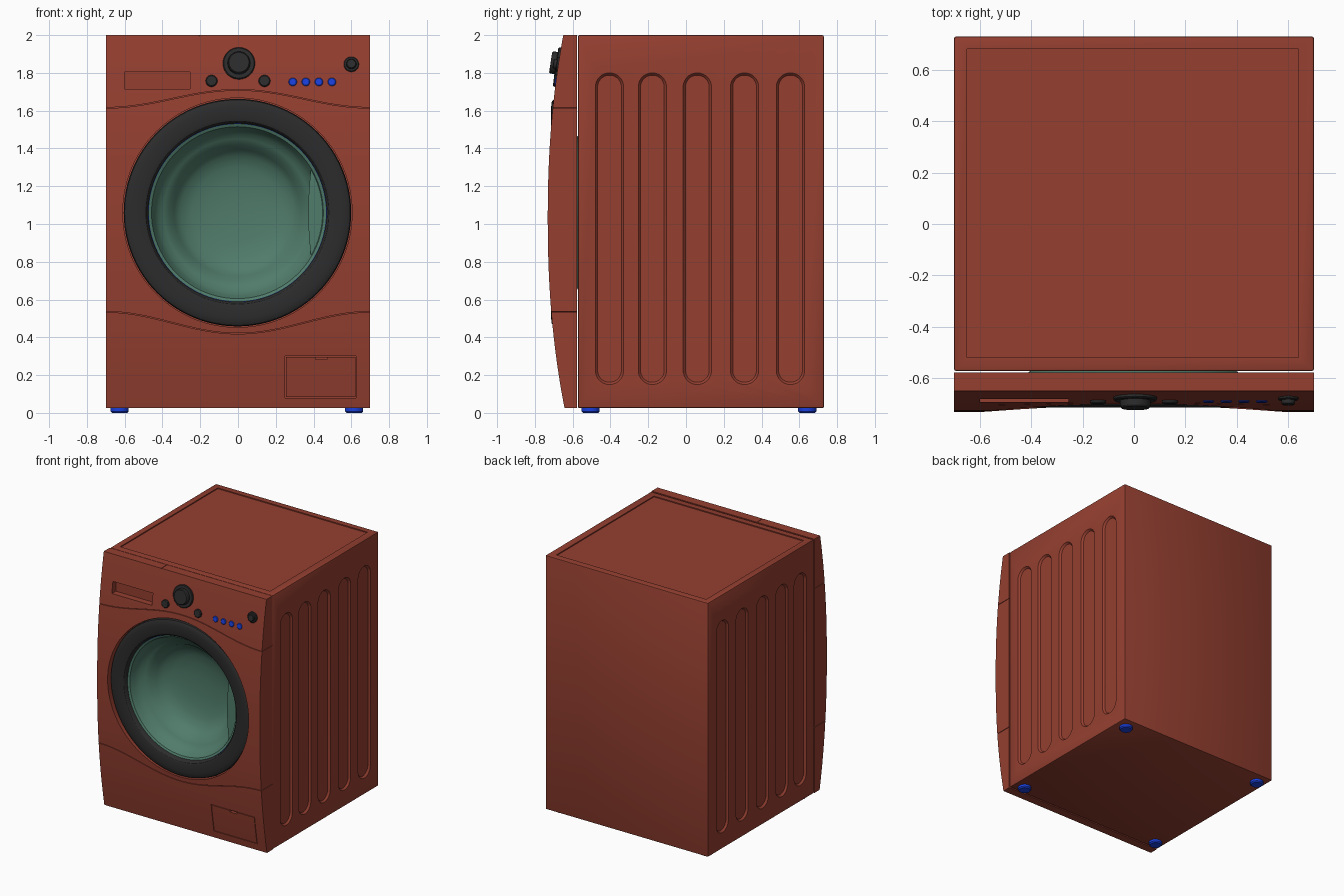
import bpy, bmesh, math
from mathutils import Matrix

if "Cube" in bpy.data.objects:
    bpy.data.objects.remove(bpy.data.objects["Cube"])

def material(name, rgb):
    m = bpy.data.materials.new(name)
    m.diffuse_color = (*rgb, 1)
    m.use_nodes = True
    m.node_tree.nodes["Principled BSDF"].inputs["Base Color"].default_value = m.diffuse_color
    return m

RED = material("red_paint", (0.30, 0.05, 0.03))
DARK = material("dark_plastic", (0.025, 0.025, 0.025))
TEAL = material("teal_glass", (0.08, 0.20, 0.145))
BLUE = material("blue_plastic", (0.01, 0.05, 0.72))
DX, DZ = -0.003, 1.06          # door centre

def finish(name, bm, mat=None):
    bmesh.ops.recalc_face_normals(bm, faces=bm.faces)
    me = bpy.data.meshes.new(name)
    bm.to_mesh(me)
    bm.free()
    ob = bpy.data.objects.new(name, me)
    bpy.context.collection.objects.link(ob)
    if mat:
        me.materials.append(mat)
    return ob

def loft(name, rings, mat=None, caps=True):
    """Skin closed rings of points, optionally capping both ends."""
    bm = bmesh.new()
    vs = [[bm.verts.new(p) for p in r] for r in rings]
    n = len(vs[0])
    for a, b in zip(vs, vs[1:]):
        for i in range(n):
            j = (i + 1) % n
            bm.faces.new((a[i], a[j], b[j], b[i]))
    if caps:
        bm.faces.new(vs[0])
        bm.faces.new(vs[-1])
    return finish(name, bm, mat)

def box(name, x0, x1, y0, y1, z0, z1, mat=None):
    return loft(name, [[(x0, y, z0), (x1, y, z0), (x1, y, z1), (x0, y, z1)] for y in (y0, y1)], mat)

def lathe(name, prof, x, z, mat=None, y=0, tilt=0, n=64, caps=True):
    """Turn (radius, depth) points around the front-to-back axis."""
    rings = [[(r * math.cos(2 * math.pi * i / n), d, r * math.sin(2 * math.pi * i / n))
              for i in range(n)] for r, d in prof]
    ob = loft(name, rings, mat, caps)
    ob.data.transform(Matrix.Translation((x, y, z)) @ Matrix.Rotation(tilt, 4, 'X'))
    return ob

def cut(ob, *cutters):
    for c in cutters:
        c.hide_render = True
        m = ob.modifiers.new("cut", 'BOOLEAN')
        m.operation, m.solver, m.object = 'DIFFERENCE', 'EXACT', c
        bpy.context.view_layer.objects.active = ob
        bpy.ops.object.modifier_apply(modifier=m.name)
        bpy.data.objects.remove(c)

def bevel(ob, w, seg=2):
    m = ob.modifiers.new("bevel", 'BEVEL')
    m.width, m.segments, m.limit_method, m.angle_limit = w, seg, 'ANGLE', math.radians(40)
    bpy.context.view_layer.objects.active = ob
    bpy.ops.object.modifier_apply(modifier=m.name)

# bulging front surface and the two wavy seams
def front(z):
    return -0.732 + 0.088 * abs(z - 1.03) ** 2.2

def bell(x):
    return 0.5 + 0.5 * math.cos(math.pi * x / 0.7)

def top_seam(x):
    return 1.615 + 0.095 * bell(x)

def low_seam(x):
    return 0.535 - 0.115 * bell(x)

def panel(name, x0, x1, lo, hi, back=-0.578, nx=32, nz=20, inset=0.0):
    rings = []
    for i in range(nx + 1):
        x = x0 + (x1 - x0) * i / nx
        a, b = lo(x), hi(x)
        zs = [a + (b - a) * k / nz for k in range(nz + 1)]
        rings.append([(x, front(z) + inset, z) for z in zs] + [(x, back, b), (x, back, a)])
    return loft(name, rings, RED)

# cabinet with lid recess, side grooves and drum opening
body = box("cabinet", -0.7, 0.7, -0.572, 0.73, 0.025, 2.0, RED)
bevel(body, 0.008)
cut(body, box("lid_cut", -0.65, 0.64, -0.52, 0.68, 1.992, 2.05),
    lathe("drum_cut", [(0.5, -0.7), (0.5, -0.33)], DX, DZ))

def stadium(s, x, cy, hw):
    pts = []
    for k in range(24):
        t = math.pi * (k + 0.5) / 12
        cz = 1.725 if t < math.pi else 0.225
        pts.append((s * x, cy + hw * math.cos(t), cz + hw * math.sin(t)))
    return pts

for s in (-1, 1):
    for cy in (-0.405, -0.178, 0.06, 0.31, 0.553):
        cut(body, loft("groove_cut", [stadium(s, 0.72, cy, 0.093), stadium(s, 0.686, cy, 0.063)]))

# three front panels
control = panel("control_panel", -0.7, 0.7, lambda x: top_seam(x) + 0.002, lambda x: 2.0)
middle = panel("door_panel", -0.7, 0.7, lambda x: low_seam(x) + 0.002, lambda x: top_seam(x) - 0.002)
kick = panel("kick_panel", -0.7, 0.7, lambda x: 0.025, lambda x: low_seam(x) - 0.002)
cut(control, box("drawer_cut", -0.60, -0.255, -0.8, -0.645, 1.715, 1.805),
    box("seam_cut", -0.207, -0.204, -0.8, -0.57, 1.995, 2.1))
cut(middle, lathe("door_cut", [(0.607, -0.9), (0.607, -0.5)], DX, DZ, n=96))
cut(kick, box("hatch_cut", 0.25, 0.625, -0.8, -0.63, 0.08, 0.30))
hatch = panel("filter_hatch", 0.254, 0.621, lambda x: 0.084, lambda x: 0.296, back=-0.629, nx=2, nz=8)
cut(hatch, box("notch_cut", 0.41, 0.47, -0.8, -0.66, 0.283, 0.35))

# door ring, gasket and bowl
ring = [(0.60, -0.60), (0.602, -0.69), (0.597, -0.704), (0.585, -0.711), (0.56, -0.714),
        (0.50, -0.714), (0.485, -0.709), (0.476, -0.698), (0.468, -0.66), (0.468, -0.60)]
lathe("door_ring", ring + ring[:1], DX, DZ, DARK, n=96, caps=False)
lathe("door_gasket", [(0.474, -0.676), (0.462, -0.676), (0.462, -0.655), (0.474, -0.655), (0.474, -0.676)],
      DX, DZ, BLUE, n=96, caps=False)
bowl = [(0.47, -0.682), (0.455, -0.675), (0.44, -0.64), (0.42, -0.605), (0.39, -0.585), (0.36, -0.565),
        (0.335, -0.52), (0.30, -0.485), (0.24, -0.46), (0.16, -0.445), (0.08, -0.438), (0.01, -0.436)]
back = [(r + 0.012, d + 0.012) for r, d in bowl[1:]]
lathe("door_glass", back[::-1] + bowl, DX, DZ, TEAL, n=96)

# finger grip lens on the right of the glass
outer = [(0.458 * math.cos(t), 0.458 * math.sin(t)) for t in [(-0.55 + 1.1 * k / 16) for k in range(17)]]
inner = [(0.375 + 0.0155 * (k / 8) ** 2, 0.239 * k / 8) for k in range(7, -8, -1)]
loft("door_grip", [[(DX + x, y, DZ + z) for x, z in outer + inner] for y in (-0.665, -0.62)], TEAL)

# knobs and buttons sit square to the bulged surface
def on_panel(name, x, z, prof, mat, n=40):
    slope = (front(z + 0.01) - front(z - 0.01)) / 0.02
    lathe(name, prof, x, z, mat, y=front(z), tilt=-math.atan(slope), n=n)

on_panel("main_dial", 0.005, 1.85, [(0.085, 0.02), (0.085, -0.008), (0.08, -0.013), (0.06, -0.013),
         (0.058, -0.036), (0.053, -0.042), (0.01, -0.042)], DARK, 64)
for side, x in (("left", -0.14), ("right", 0.14)):
    on_panel("small_knob_" + side, x, 1.757, [(0.031, 0.02), (0.031, -0.008), (0.026, -0.013), (0.005, -0.013)], DARK)
on_panel("power_knob", 0.6, 1.845, [(0.04, 0.02), (0.04, -0.006), (0.036, -0.01), (0.027, -0.01),
         (0.026, -0.024), (0.022, -0.028), (0.005, -0.028)], DARK)
for i in range(4):
    on_panel(f"button_{i + 1}", 0.29 + 0.069 * i, 1.752, [(0.022, 0.02), (0.022, -0.003), (0.018, -0.006), (0.004, -0.006)], BLUE, 24)

# feet
for i, (x, y) in enumerate([(-0.627, -0.505), (0.615, -0.505), (-0.627, 0.642), (0.615, 0.642)]):
    foot = [[(x + r * math.cos(math.pi * k / 16), y + r * math.sin(math.pi * k / 16), z) for k in range(32)]
            for r, z in ((0.04, 0.0), (0.048, 0.008), (0.048, 0.03))]
    loft(f"foot_{i + 1}", foot, BLUE)

# smooth shading with crisp edges
bpy.ops.object.select_all(action='SELECT')
bpy.context.view_layer.objects.active = body
bpy.ops.object.shade_smooth_by_angle(angle=math.radians(30))
